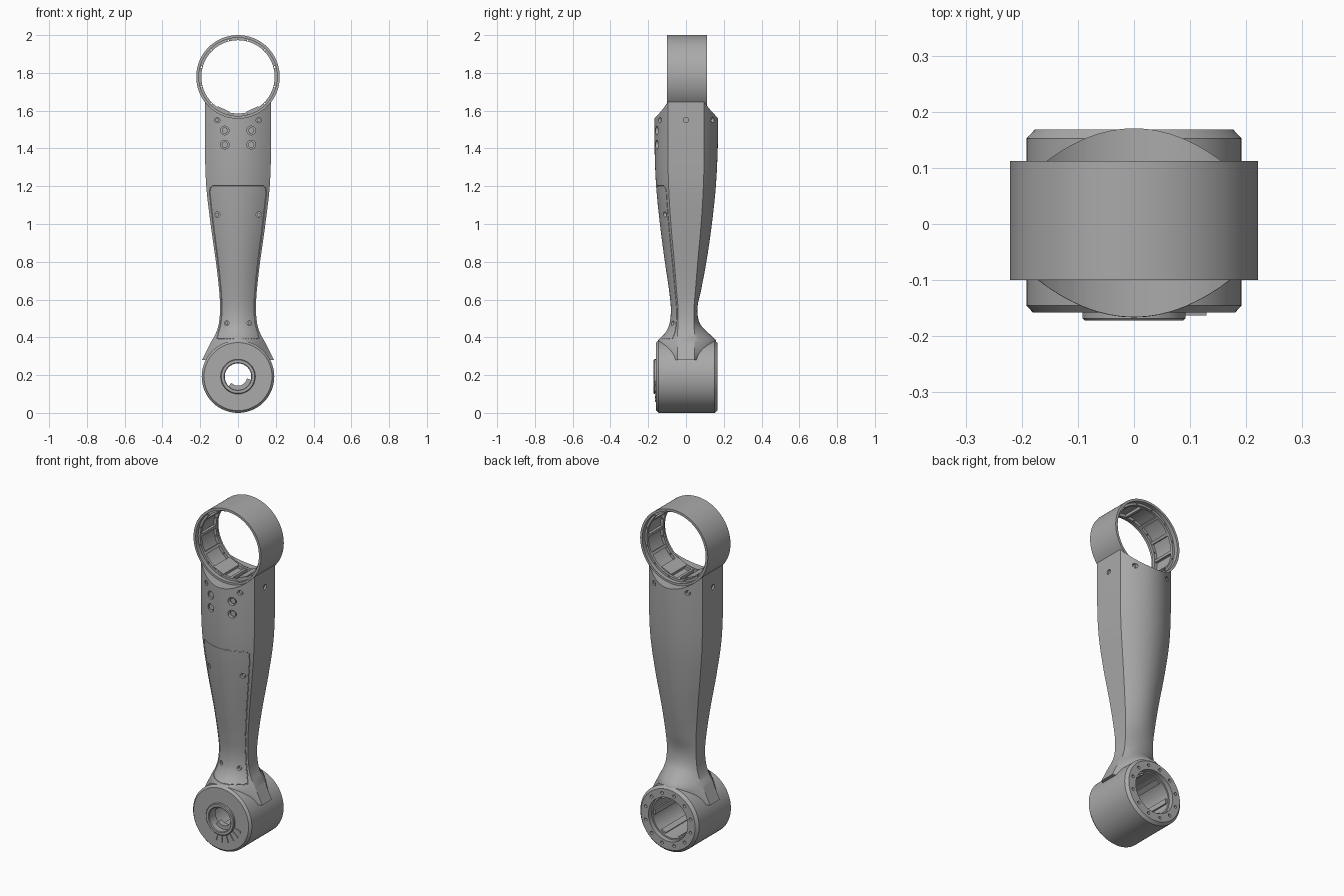
import bpy, bmesh, math
from mathutils import Vector, Matrix

if "Cube" in bpy.data.objects:
    bpy.data.objects.remove(bpy.data.objects["Cube"], do_unlink=True)

grey = bpy.data.materials.new("machined_grey")
grey.use_nodes = True
COLOUR = (0.4, 0.4, 0.4, 1)
grey.diffuse_color = COLOUR
grey.node_tree.nodes["Principled BSDF"].inputs["Base Color"].default_value = COLOUR

HUB_Z, RING_Z = 0.192, 1.779


def finish(bm, name):
    bmesh.ops.recalc_face_normals(bm, faces=bm.faces)
    mesh = bpy.data.meshes.new(name)
    bm.to_mesh(mesh)
    bm.free()
    ob = bpy.data.objects.new(name, mesh)
    bpy.context.collection.objects.link(ob)
    mesh.materials.append(grey)
    return ob


def activate(ob):
    bpy.ops.object.select_all(action='DESELECT')
    ob.select_set(True)
    bpy.context.view_layer.objects.active = ob


def smooth(ob):
    activate(ob)
    bpy.ops.object.shade_smooth_by_angle(angle=math.radians(30))


def add_cyl(bm, p0, p1, r, n=24):
    p0, p1 = Vector(p0), Vector(p1)
    d = p1 - p0
    m = Matrix.Translation((p0 + p1) / 2) @ d.to_track_quat('Z', 'Y').to_matrix().to_4x4()
    bmesh.ops.create_cone(bm, cap_ends=True, segments=n, radius1=r, radius2=r, depth=d.length, matrix=m)


def add_box(bm, centre, size, turn=0.0):
    # turn rotates about the y axis
    m = Matrix.Translation(centre) @ Matrix.Rotation(turn, 4, 'Y') @ Matrix.Diagonal((*size, 1))
    bmesh.ops.create_cube(bm, size=1, matrix=m)


def cut(ob, cutter):
    cutter.hide_render = True
    mod = ob.modifiers.new("cut", 'BOOLEAN')
    mod.operation, mod.solver, mod.object = 'DIFFERENCE', 'EXACT', cutter
    activate(ob)
    bpy.ops.object.modifier_apply(modifier=mod.name)
    bpy.data.objects.remove(cutter, do_unlink=True)


def lathe(name, profile, z, n=96):
    # closed (radius, y) profile turned about a y-parallel axis
    bm = bmesh.new()
    rings = []
    for i in range(n):
        t = math.tau * i / n
        rings.append([bm.verts.new((r * math.cos(t), y, z + r * math.sin(t))) for r, y in profile])
    k = len(profile)
    for i in range(n):
        a, b = rings[i], rings[(i + 1) % n]
        for j in range(k):
            bm.faces.new((a[j], a[(j + 1) % k], b[(j + 1) % k], b[j]))
    return finish(bm, name)


# arm sections: height, half width, half side flat, front depth, back depth
KEYS = [
    (0.28, .190, .045, .10, .10), (0.33, .165, .045, .15, .15),
    (0.38, .140, .045, .15, .16), (0.42, .118, .045, .112, .122),
    (0.47, .102, .042, .088, .075), (0.55, .095, .042, .08, .06),
    (0.65, .100, .050, .09, .08), (0.8, .117, .062, .112, .108),
    (1.0, .145, .080, .138, .137), (1.2, .168, .092, .158, .158),
    (1.4, .175, .096, .166, .168), (1.7, .176, .096, .165, .172)]


def section(z):
    i = max(j for j in range(len(KEYS) - 1) if KEYS[j][0] <= z + 1e-6)
    p, q = KEYS[i], KEYS[i + 1]
    o, s = KEYS[max(i - 1, 0)], KEYS[min(i + 2, len(KEYS) - 1)]
    h = q[0] - p[0]
    t = (z - p[0]) / h
    out = []
    for c in range(1, 5):
        m0 = (q[c] - o[c]) / (q[0] - o[0]) * h
        m1 = (s[c] - p[c]) / (s[0] - p[0]) * h
        out.append((2*t**3 - 3*t*t + 1) * p[c] + (t**3 - 2*t*t + t) * m0
                   + (3*t*t - 2*t**3) * q[c] + (t**3 - t*t) * m1)
    return out


def surface(u, z, side=-1):
    # point on the front (-1) or back (+1) face, u = fraction of half width
    w, a, df, db = section(z)
    d = df if side < 0 else db
    return Vector((u * w, side * (a + (d - a) * (1 - u * u)), z))


# arm body
bm = bmesh.new()
N, LEVELS = 16, 60
loops = []
for i in range(LEVELS + 1):
    z = 0.28 + 1.42 * (i / LEVELS) ** 1.3
    us = [-1 + 2 * j / N for j in range(N + 1)]
    pts = [surface(u, z, -1) for u in us] + [surface(-u, z, 1) for u in us]
    loops.append([bm.verts.new(p) for p in pts])
for a, b in zip(loops, loops[1:]):
    for j in range(len(a)):
        k = (j + 1) % len(a)
        bm.faces.new((a[j], a[k], b[k], b[j]))
bm.faces.new(loops[0])
bm.faces.new(loops[-1])
arm = finish(bm, "arm")

# seats for ring and hub
bm = bmesh.new()
add_cyl(bm, (0, -.3, RING_Z), (0, .3, RING_Z), .219, 96)
cut(arm, finish(bm, "ring_seat_cutter"))
bm = bmesh.new()
add_cyl(bm, (0, -.3, HUB_Z), (0, .3, HUB_Z), .17, 96)
cut(arm, finish(bm, "hub_seat_cutter"))

# access panel seam groove
right = [(.9, .43 + .74 * i / 30) for i in range(31)] + [(.87, 1.19), (.8, 1.2)]
top = [(.8 - 1.6 * i / 16, 1.2) for i in range(1, 16)]
left = [(-u, z) for u, z in reversed(right)]
bottom = [(-.85 + 1.7 * i / 16, .395) for i in range(17)]
curve = bpy.data.curves.new("seam", 'CURVE')
curve.dimensions, curve.bevel_depth, curve.bevel_resolution = '3D', .003, 1
path = [surface(u, z) for u, z in right + top + left + bottom]
spline = curve.splines.new('POLY')
spline.points.add(len(path) - 1)
for sp, p in zip(spline.points, path):
    sp.co = (*p, 1)
spline.use_cyclic_u = True
seam = bpy.data.objects.new("seam_cutter", curve)
bpy.context.collection.objects.link(seam)
activate(seam)
bpy.ops.object.convert(target='MESH')
cut(arm, bpy.context.view_layer.objects.active)

# screw holes, ports and tongue slots
holes, heads = bmesh.new(), bmesh.new()
spots = [(.11, 1.55, .014, -1), (.11, 1.55, .014, 1), (.11, 1.05, .014, -1), (.06, .475, .012, -1),
         (.07, 1.495, .023, -1), (.07, 1.42, .023, -1)]
for x, z, r, side in spots:
    y = surface(x / section(z)[0], z, side).y
    for s in (-1, 1):
        add_cyl(holes, (s * x, y + side * .03, z), (s * x, y - side * .018, z), r)
        add_cyl(heads, (s * x, y - side * .009, z), (s * x, y - side * .02, z), r * .7)
for s in (-1, 1):
    add_cyl(holes, (s * .2, 0, 1.55), (s * .163, 0, 1.55), .014)
    add_cyl(heads, (s * .168, 0, 1.55), (s * .16, 0, 1.55), .009)
    add_box(holes, (s * .19, 0, .312), (.02, .045, .016))
cut(arm, finish(holes, "hole_cutter"))
smooth(arm)
smooth(finish(heads, "screw_heads"))

# upper ring with inner flanges
ring = lathe("upper_ring", [
    (.221, -.1), (.221, .112), (.207, .112), (.207, .088), (.194, .088), (.194, .072),
    (.211, .072), (.211, -.06), (.194, -.06), (.194, -.076), (.207, -.076), (.207, -.1)], RING_Z)
bm = bmesh.new()
for i in range(12):
    t = math.tau * (i + .5) / 12
    x, z = .201 * math.cos(t), RING_Z + .201 * math.sin(t)
    add_cyl(bm, (x, -.2, z), (x, .2, z), .005, 10)
cut(ring, finish(bm, "ring_hole_cutter"))
smooth(ring)

# ribs between the flanges, and the two ledges at the bottom of the ring
bm = bmesh.new()
for i in range(12):
    t = math.tau * i / 12
    add_box(bm, (.205 * math.cos(t), .006, RING_Z + .205 * math.sin(t)), (.02, .134, .016), -t)
for s in (-1, 1):
    t = -math.pi / 2 + s * .42
    add_box(bm, (.2 * math.cos(t), 0, RING_Z + .2 * math.sin(t)), (.028, .15, .07), -t)
finish(bm, "ring_ribs")

# lower hub with front boss and wide rear bore
hub = lathe("lower_hub", [
    (.07, -.168), (.074, -.172), (.088, -.172), (.092, -.168), (.092, -.158), (.18, -.158), (.192, -.145),
    (.192, .152), (.177, .168), (.128, .168), (.128, .14), (.12, .14), (.12, -.11), (.07, -.11)], HUB_Z)
bm = bmesh.new()
for i in range(12):
    t = math.tau * (i + .5) / 12
    x, z = .152 * math.cos(t), HUB_Z + .152 * math.sin(t)
    add_cyl(bm, (x, .2, z), (x, .145, z), .009, 14)
cut(hub, finish(bm, "hub_hole_cutter"))
smooth(hub)

# splines in the bore, teeth beside the boss and the inner stop
bm = bmesh.new()
for i in range(6):
    t = math.tau * i / 6
    add_box(bm, (.117 * math.cos(t), .02, HUB_Z + .117 * math.sin(t)), (.014, .22, .03), -t)
for i in range(6):
    t = math.radians(-105 + 17 * i)
    add_box(bm, (.113 * math.cos(t), -.159, HUB_Z + .113 * math.sin(t)), (.045, .008, .012), -t)
for i in range(7):
    t = math.radians(-125 + 17 * i)
    add_box(bm, (.06 * math.cos(t), -.12, HUB_Z + .06 * math.sin(t)), (.024, .03, .021), -t)
finish(bm, "hub_teeth")
